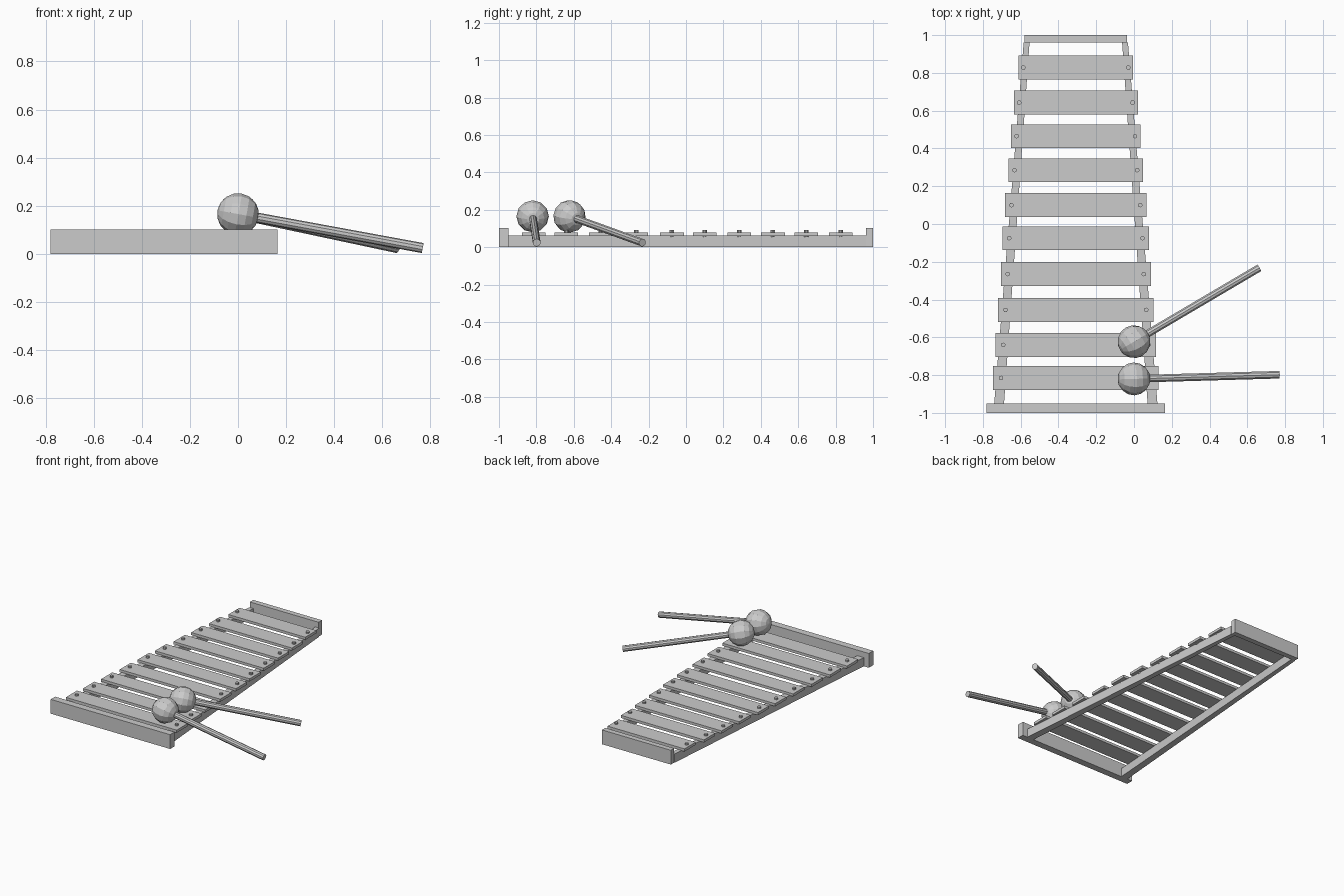
import bpy, bmesh
from math import radians
from mathutils import Vector

if "Cube" in bpy.data.objects:
    bpy.data.objects.remove(bpy.data.objects["Cube"])

CX = -0.308  # centre line of the instrument


def finish(name, bm):
    bmesh.ops.recalc_face_normals(bm, faces=bm.faces)
    me = bpy.data.meshes.new(name)
    bm.to_mesh(me)
    bm.free()
    ob = bpy.data.objects.new(name, me)
    bpy.context.collection.objects.link(ob)
    return ob


def prism(name, outline, z0, z1):
    """Extrude a plan-view outline from z0 to z1."""
    bm = bmesh.new()
    face = bm.faces.new([bm.verts.new((x, y, z0)) for x, y in outline])
    ext = bmesh.ops.extrude_face_region(bm, geom=[face])
    verts = [g for g in ext["geom"] if isinstance(g, bmesh.types.BMVert)]
    bmesh.ops.translate(bm, verts=verts, vec=(0, 0, z1 - z0))
    return finish(name, bm)


def box(name, x0, x1, y0, y1, z0, z1):
    return prism(name, [(x0, y0), (x1, y0), (x1, y1), (x0, y1)], z0, z1)


def rod(name, a, b, r, sides):
    """Cylinder between two points."""
    a, b = Vector(a), Vector(b)
    bm = bmesh.new()
    bmesh.ops.create_cone(bm, cap_ends=True, segments=sides,
                          radius1=r, radius2=r, depth=(b - a).length)
    ob = finish(name, bm)
    ob.location = (a + b) / 2
    ob.rotation_euler = (b - a).to_track_quat('Z', 'Y').to_euler()
    return ob


# End boards
box("front_board", -0.78, 0.164, -1.0, -0.95, 0, 0.102)
box("back_board", -0.58, -0.036, 0.962, 1.0, 0, 0.102)

# Tapering side rails
for side, label in ((-1, "left"), (1, "right")):
    prism(label + "_rail", [(CX + side * d, y) for d, y in
          ((0.38, -0.95), (0.432, -0.95), (0.276, 0.962), (0.245, 0.962))], 0, 0.062)

# Sound bars (centre y, half length) with a pin at each end
bars = [(-0.815, 0.438), (-0.64, 0.425), (-0.455, 0.411), (-0.265, 0.397),
        (-0.075, 0.388), (0.1, 0.374), (0.285, 0.356), (0.465, 0.343),
        (0.643, 0.328), (0.828, 0.304)]
for i, (y, h) in enumerate(bars, 1):
    box(f"bar_{i}", CX - h, CX + h, y - 0.063, y + 0.063, 0.06, 0.079)
    inset = 0.044 - 0.0018 * i
    for side in (-1, 1):
        x = CX + side * (h - inset)
        rod(f"pin_{i}", (x, y, 0.055), (x, y, 0.091), 0.012, 10)

# Mallets: faceted ball on a sloping stick
for label, c, end in (("front", (0, -0.82, 0.165), (0.768, -0.798, 0.024)),
                      ("rear", (0, -0.623, 0.165), (0.662, -0.233, 0.024))):
    c, end = Vector(c), Vector(end)
    bm = bmesh.new()
    bmesh.ops.create_uvsphere(bm, u_segments=12, v_segments=8, radius=0.087)
    head = finish(label + "_mallet_head", bm)
    head.location = c
    head.rotation_euler = (end - c).to_track_quat('Z', 'Y').to_euler()
    rod(label + "_mallet_stick", c, end, 0.021, 10)
